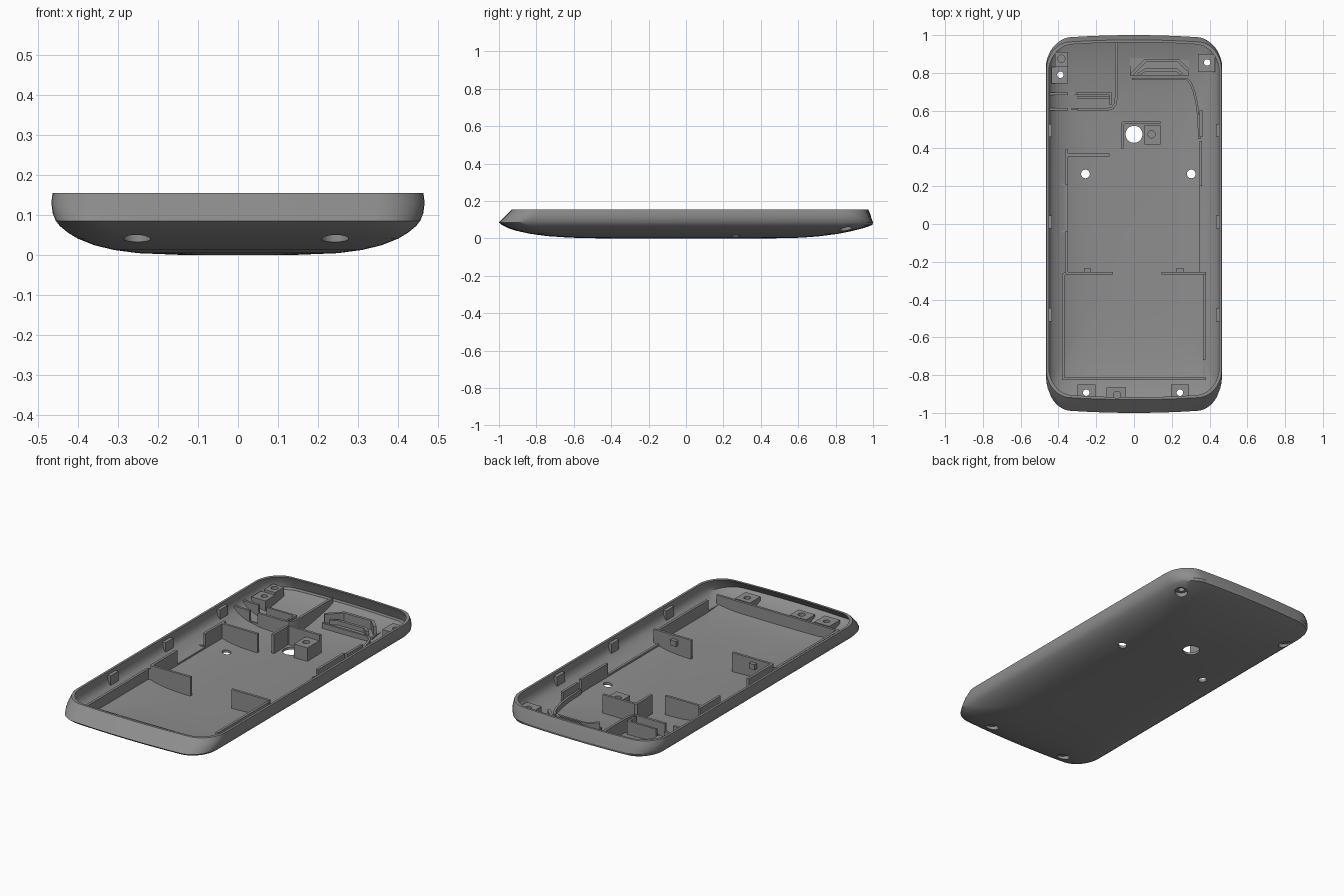
import bpy, bmesh, math
from mathutils import Vector

if "Cube" in bpy.data.objects:
    bpy.data.objects.remove(bpy.data.objects["Cube"])

grey = bpy.data.materials.new("grey_plastic")
grey.use_nodes = True
COLOUR = (0.27, 0.27, 0.27, 1)
grey.diffuse_color = COLOUR
for node in grey.node_tree.nodes:
    if node.type == 'BSDF_PRINCIPLED':
        node.inputs["Base Color"].default_value = COLOUR
        node.inputs["Roughness"].default_value = 0.6

# Shell rings: height, half width, front reach, back reach
RINGS = [(0, .15, .45, .45), (.004, .25, .62, .62), (.012, .31, .74, .72),
         (.024, .36, .83, .81), (.04, .40, .905, .89), (.055, .425, .95, .95),
         (.072, .446, .985, .997), (.085, .456, 1, 1), (.105, .464, .98, .993),
         (.13, .467, .955, .985), (.155, .464, .93, .975)]
RIM = RINGS[-1][0]


def make(name, bm):
    bmesh.ops.recalc_face_normals(bm, faces=bm.faces)
    mesh = bpy.data.meshes.new(name)
    bm.to_mesh(mesh)
    bm.free()
    mesh.materials.append(grey)
    ob = bpy.data.objects.new(name, mesh)
    bpy.context.collection.objects.link(ob)
    return ob


def activate(ob):
    bpy.ops.object.select_all(action='DESELECT')
    ob.select_set(True)
    bpy.context.view_layer.objects.active = ob


def boolean(ob, cutter, operation):
    activate(ob)
    mod = ob.modifiers.new("cut", 'BOOLEAN')
    mod.object, mod.operation, mod.solver = cutter, operation, 'EXACT'
    bpy.ops.object.modifier_apply(modifier=mod.name)


def ring(z, hx, front, back):
    """Rounded rectangle with slightly bowed ends."""
    rx = min(.12, hx * .6)
    ry = rx * 1.15
    unit = [((hx - rx) * i / 4, 0) for i in range(4)]
    for i in range(10):
        a = math.pi / 2 * i / 9
        unit.append((hx - rx + rx * math.sin(a), ry * (1 - math.cos(a))))
    q = [(x, d + .02 * (x / hx) ** 2) for x, d in unit]
    right = [(x, back - d) for x, d in q] + [(x, d - front) for x, d in reversed(q)]
    left = [(-x, y) for x, y in reversed(right[1:-1])]
    return [(x, y, z) for x, y in right + left]


def loft(name, rings):
    bm = bmesh.new()
    loops = [[bm.verts.new(p) for p in ring(*r)] for r in rings]
    n = len(loops[0])
    for a, b in zip(loops, loops[1:]):
        for i in range(n):
            j = (i + 1) % n
            bm.faces.new((a[i], a[j], b[j], b[i]))
    bm.faces.new(loops[0])
    bm.faces.new(loops[-1])
    return make(name, bm)


def inset(amount):
    return [(z + amount * (1 - z / RIM), hx - amount, f - amount, b - amount)
            for z, hx, f, b in RINGS]


def drills(name, holes):
    bm = bmesh.new()
    for x, y, r, z0, z1 in holes:
        new = bmesh.ops.create_cone(bm, cap_ends=True, segments=32, radius1=r,
                                    radius2=r, depth=z1 - z0)["verts"]
        bmesh.ops.translate(bm, verts=new, vec=(x, y, (z0 + z1) / 2))
    ob = make(name, bm)
    ob.hide_render = True
    return ob


parts = []


def wall(name, path, top=.12, thick=.014, base=-.02):
    """Upright rib following a path, mitred at the bends."""
    pts = [Vector(p) for p in path]
    bm = bmesh.new()
    rows = []
    for i, p in enumerate(pts):
        dirs = [(b - a).normalized() for a, b in zip(pts, pts[1:])][max(i - 1, 0):i + 1]
        normals = [Vector((-d.y, d.x)) for d in dirs]
        m = sum(normals, Vector((0, 0))).normalized()
        off = m * (thick / 2 / m.dot(normals[0]))
        rows.append([bm.verts.new((*v, z)) for v, z in
                     ((p + off, base), (p - off, base), (p - off, top), (p + off, top))])
    for a, b in zip(rows, rows[1:]):
        for i in range(4):
            j = (i + 1) % 4
            bm.faces.new((a[i], a[j], b[j], b[i]))
    bm.faces.new(rows[0])
    bm.faces.new(rows[-1])
    parts.append(make(name, bm))


def block(name, x0, x1, y0, y1, top, base=-.02):
    wall(name, [(x0, (y0 + y1) / 2), (x1, (y0 + y1) / 2)], top, y1 - y0, base)


# Outer shell, hollow and open at the top
outer = RINGS
shell = loft("shell", outer)
lip = [(z, *rest) for z, *rest in inset(.013)]
cavity = loft("cavity_cutter", lip + [(RIM + .05, *lip[-1][1:])])
boolean(shell, cavity, 'DIFFERENCE')
envelope = loft("envelope_helper", inset(.006))

# Lower compartment ribs
wall("lower_compartment_rib", [(-.36, -.26), (-.375, -.27), (-.375, -.82), (.38, -.82)], .1)
wall("lower_right_rib", [(.372, -.26), (.372, -.72)], .11)
wall("lower_right_low_rib", [(.372, -.72), (.372, -.82)], .05)
wall("divider_right", [(-.36, -.26), (-.11, -.26)])
wall("divider_left", [(.145, -.26), (.38, -.26)])
for side, x in (("right", -.248), ("left", .244)):
    block("divider_peg_" + side, x - .018, x + .018, -.256, -.232, .1, .07)

# Middle compartment ribs
wall("middle_upper_rib", [(-.357, .21), (-.357, .365), (-.13, .365)])
block("middle_rib_stub", -.364, -.35, .36, .395, .12)
wall("middle_side_rib", [(-.357, -.26), (-.357, -.04)])
wall("middle_low_rib", [(-.357, -.04), (-.357, .21)], .045)
wall("middle_outer_rib", [(-.357, -.04), (-.395, -.04), (-.395, .21), (-.357, .21)], .05, .01)
wall("left_low_rib", [(.353, -.26), (.353, .2)], .045)
wall("left_rib", [(.353, .2), (.353, .44)], .11)
wall("left_rib_upper", [(.355, .46), (.355, .6)], .1)
wall("curved_rib", [(.345, .45), (.342, .56), (.332, .64), (.318, .7), (.3, .745),
                    (.28, .768), (-.01, .768)], .06, .012)

# Lens opening guard
wall("lens_guard", [(-.063, .4), (-.063, .53), (-.055, .536), (.14, .536)], .12)

# Upper right chamber ribs
wall("chamber_rib", [(-.093, .97), (-.093, .68)], .1)
wall("chamber_curved_rib", [(-.093, .68), (-.098, .635), (-.112, .615), (-.135, .608),
                            (-.3, .608)], .1)
wall("chamber_inner_rib", [(-.3, .69), (-.125, .69), (-.125, .63)], .1, .012)
wall("chamber_mid_rib", [(-.3, .67), (-.125, .67)], .06, .01)
for y in (.608, .69):
    wall("chamber_stub", [(-.455, y), (-.35, y)], .1)
    wall("chamber_low_link", [(-.35, y), (-.3, y)], .04, .01)

# Stepped ledge at the back
block("ledge_base", -.02, .29, .785, .905, .05)
wall("ledge_upper_step", [(-.015, .79), (.06, .865), (.235, .865), (.285, .815)], .1, .016)
wall("ledge_lower_step", [(.02, .79), (.06, .815), (.225, .815), (.255, .79)], .075, .016)

# Screw bosses and locating blocks
block("screw_boss_front_right", -.3, -.205, -.945, -.85, .09)
block("screw_boss_front_left", .195, .29, -.945, -.85, .09)
block("locating_block_front", -.145, -.042, -.945, -.865, .08)
block("screw_boss_back_left", .338, .43, .805, .9, .1)
block("screw_boss_back_right", -.437, -.35, .745, .83, .1)
block("locating_block_back", -.418, -.35, .83, .91, .115)
block("lens_block", .055, .14, .42, .525, .09)

# Snap clips along both sides
for y in (.495, .01, -.48):
    for s in (-1, 1):
        x = sorted((s * .435, s * .462))
        block("snap_clip", x[0], x[1], y - .035, y + .035, .135, .06)

# Holes: screw shafts, lens opening, openings in the floor, blind sockets
screws = [(-.253, -.893), (.243, -.893), (-.39, .79), (.387, .855)]
shafts = drills("shaft_cutter", [(x, y, .017, -.1, .3) for x, y in screws]
                + [(0, .475, .045, -.1, .3), (-.257, .265, .023, -.1, .3),
                   (.303, .265, .023, -.1, .3)]
                + [(x, y, .019, .06, .3) for x, y in
                   ((.093, .475), (-.09, -.905), (-.384, .875))])
recesses = drills("recess_cutter", [(x, y, .034, -.1, .064) for x, y in screws])

for ob in parts:
    boolean(ob, envelope, 'INTERSECT')
for ob in parts + [shell]:
    if ob is shell or "boss" in ob.name or "block" in ob.name:
        boolean(ob, recesses, 'DIFFERENCE')
        boolean(ob, shafts, 'DIFFERENCE')
    activate(ob)
    bpy.ops.object.shade_smooth_by_angle(angle=math.radians(32))

for helper in (cavity, envelope, shafts, recesses):
    bpy.data.objects.remove(helper)
